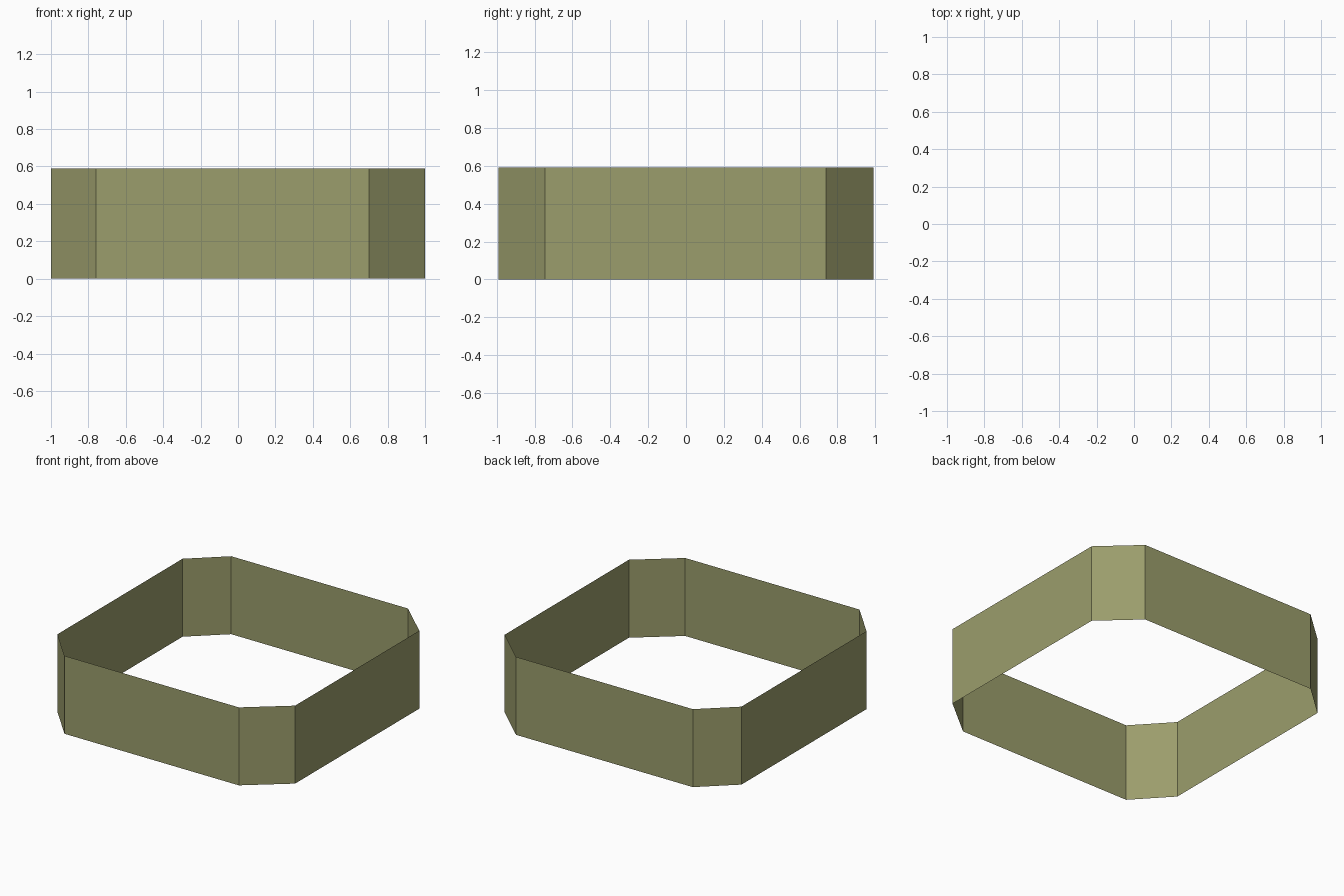
import bpy, bmesh

if "Cube" in bpy.data.objects:
    bpy.data.objects.remove(bpy.data.objects["Cube"])

# Corner points of the open eight-sided band, seen from above (counter-clockwise)
OUTLINE = [(-0.76, -0.99), (0.70, -0.99), (1.0, -0.745), (1.0, 0.74),
           (0.73, 0.99), (-0.75, 0.99), (-1.0, 0.765), (-1.0, -0.73)]
HEIGHT = 0.59

# Olive paint
olive = bpy.data.materials.new("olive")
olive.diffuse_color = (0.328, 0.337, 0.150, 1.0)
olive.use_nodes = True
olive.node_tree.nodes["Principled BSDF"].inputs["Base Color"].default_value = olive.diffuse_color

# Wall band: a thin sheet without top or bottom
bm = bmesh.new()
low = [bm.verts.new((x, y, 0.0)) for x, y in OUTLINE]
high = [bm.verts.new((x, y, HEIGHT)) for x, y in OUTLINE]
n = len(OUTLINE)
for i in range(n):
    j = (i + 1) % n
    bm.faces.new((low[i], low[j], high[j], high[i]))

mesh = bpy.data.meshes.new("wall_band")
bm.to_mesh(mesh)
bm.free()
mesh.materials.append(olive)
band = bpy.data.objects.new("wall_band", mesh)
bpy.context.collection.objects.link(band)
